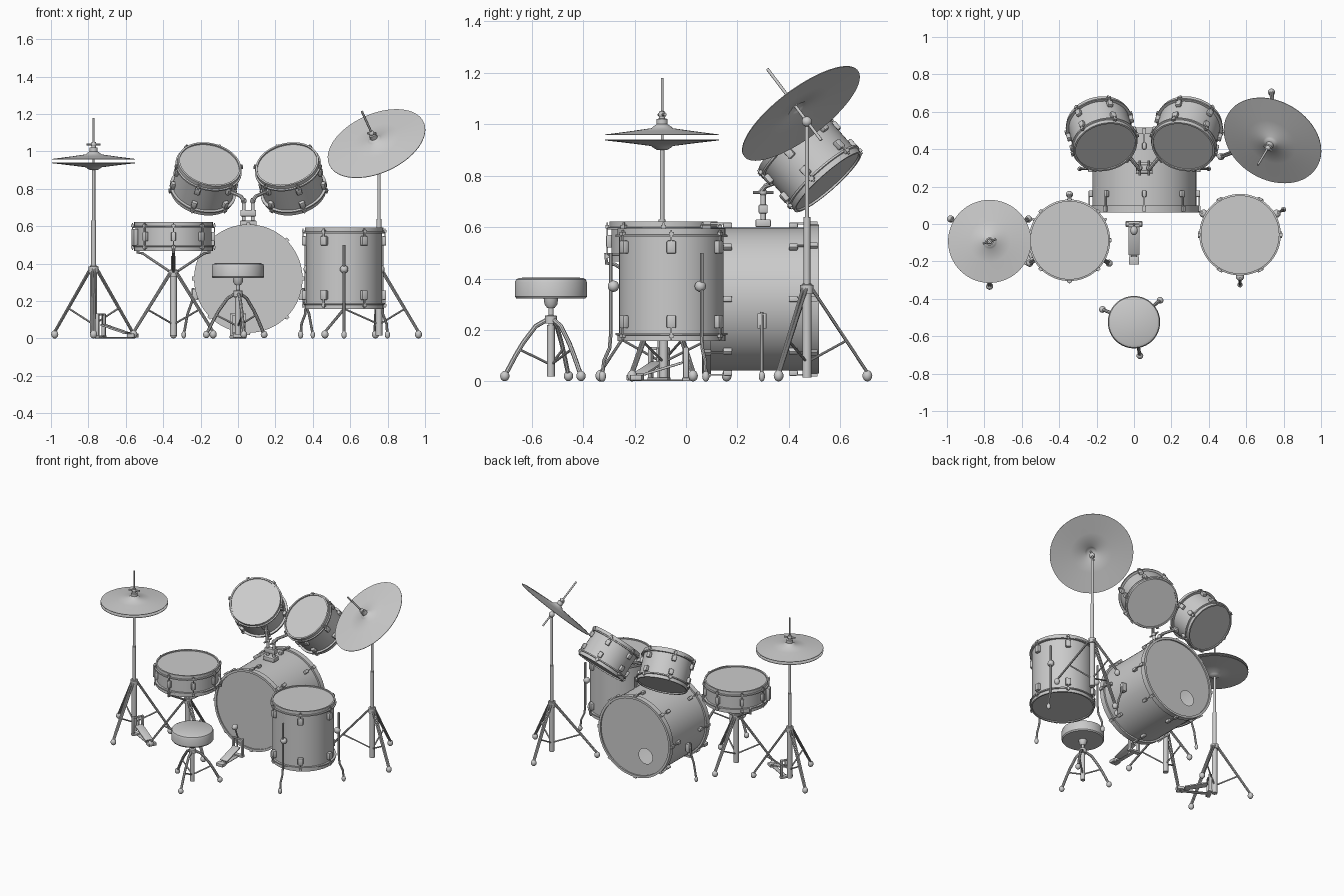
import bpy, bmesh
from math import cos, sin, pi, radians
from mathutils import Vector as V, Matrix

if "Cube" in bpy.data.objects:
    bpy.data.objects.remove(bpy.data.objects["Cube"])

T = Matrix.Translation


def finish(name, bm, M=Matrix(), smooth=True):
    bmesh.ops.recalc_face_normals(bm, faces=bm.faces[:])
    me = bpy.data.meshes.new(name)
    bm.to_mesh(me)
    bm.free()
    ob = bpy.data.objects.new(name, me)
    bpy.context.collection.objects.link(ob)
    ob.matrix_world = M
    if smooth:
        bpy.ops.object.select_all(action='DESELECT')
        ob.select_set(True)
        bpy.context.view_layer.objects.active = ob
        bpy.ops.object.shade_smooth_by_angle(angle=radians(35))
    return ob


def frame(o, n):
    return T(V(o)) @ V(n).to_track_quat('Z', 'Y').to_matrix().to_4x4()


def lathe(name, prof, M=Matrix(), closed=False, seg=48):
    bm = bmesh.new()
    vs = [bm.verts.new((r, 0, z)) for r, z in prof]
    es = [bm.edges.new(p) for p in zip(vs, vs[1:] + (vs[:1] if closed else [])) if p[0] != p[1]]
    bmesh.ops.spin(bm, geom=vs + es, axis=(0, 0, 1), cent=(0, 0, 0), angle=2 * pi, steps=seg)
    bmesh.ops.remove_doubles(bm, verts=bm.verts[:], dist=1e-5)
    return finish(name, bm, M)


def pole(name, a, b, r, seg=16):
    d = V(b) - V(a)
    h = d.length
    return lathe(name, [(0, 0), (r, 0), (r, h), (0, h)], frame(a, d), seg=seg)


def tube(name, pts, r):
    cu = bpy.data.curves.new(name, 'CURVE')
    cu.dimensions, cu.bevel_depth, cu.bevel_resolution, cu.use_fill_caps = '3D', r, 2, True
    sp = cu.splines.new('POLY')
    sp.points.add(len(pts) - 1)
    for p, q in zip(sp.points, pts):
        p.co = (*q, 1)
    tmp = bpy.data.objects.new(name, cu)
    bm = bmesh.new()
    bpy.context.collection.objects.link(tmp)
    bpy.context.view_layer.update()
    me = tmp.evaluated_get(bpy.context.evaluated_depsgraph_get()).to_mesh()
    bm.from_mesh(me)
    bpy.data.objects.remove(tmp)
    return finish(name, bm)


def boxes(name, items, M=Matrix(), bev=0.003):
    bm = bmesh.new()
    for m, s in items:
        bmesh.ops.create_cube(bm, size=1, matrix=m @ Matrix.Diagonal((*s, 1)))
    if bev:
        bmesh.ops.bevel(bm, geom=bm.edges[:], offset=bev, segments=2, affect='EDGES', profile=0.5)
    return finish(name, bm, M)


def ball(name, p, s):
    bm = bmesh.new()
    bmesh.ops.create_uvsphere(bm, u_segments=16, v_segments=10, radius=1,
                              matrix=T(V(p)) @ Matrix.Diagonal((*s, 1)))
    return finish(name, bm)


def polar(c, r, deg, z):
    return V((c[0] + r * cos(radians(deg)), c[1] + r * sin(radians(deg)), z))


def drum(name, r, h, M, n, rows, lug, wood=False, port=None):
    # shell, hoops and heads; local z runs from bottom head to top head
    s = r - 0.012
    lathe(name + "_shell", [(s, 0.015), (s, h - 0.015)], M, seg=64)
    if wood:
        hoop = [(s - .004, 0), (r, 0), (r, .036), (s - .004, .036)]
    else:
        hoop = [(r - .015, 0), (r - .005, 0), (r - .005, .022), (r + .003, .024), (r + .003, .032), (r - .015, .032)]
    for end, f in (("bottom", lambda z: z), ("top", lambda z: h - z)):
        lathe(f"{name}_{end}_hoop", [(a, f(z)) for a, z in hoop], M, True, 64)
        bm = bmesh.new()
        if port and end == "bottom":
            bmesh.ops.create_circle(bm, segments=64, radius=s, matrix=T((0, 0, f(.01))))
            bmesh.ops.create_circle(bm, segments=32, radius=port[2], matrix=T((port[0], port[1], f(.01))))
            bmesh.ops.triangle_fill(bm, edges=bm.edges[:], use_beauty=True)
        else:
            bmesh.ops.create_circle(bm, cap_ends=True, segments=64, radius=s, matrix=T((0, 0, f(.008))))
        finish(f"{name}_{end}_head", bm, M, False)
    # lugs, tension rods and hoop claws
    lugs, rods = [], []
    for i in range(n):
        R = Matrix.Rotation(2 * pi * i / n, 4, 'Z')
        for z in rows:
            lugs.append((R @ T((s + lug[0] / 2 - .002, 0, z)), lug))
        for a, b in ((.005, rows[0]), (rows[-1], h - .005)):
            rods.append((R @ T((r + .004, 0, (a + b) / 2)), (.007, .007, b - a)))
        for z in (.02, h - .02):
            rods.append((R @ T((r + .004, 0, z)), (.014, .02, .03 if wood else .014)))
    boxes(name + "_lugs", lugs, M, .005)
    boxes(name + "_tension_rods", rods, M, 0)


def tripod(name, c, top, feet, col_r=.018):
    # base column, paired legs, braces and rubber feet
    pole(name + "_base_column", (*c, .015), (*c, top + .02), col_r)
    lathe(name + "_collar", [(0, -.02), (.026, -.02), (.026, .015), (0, .02)], T((*c, top)), seg=20)
    for i, f in enumerate(feet):
        d = V((f[0] - c[0], f[1] - c[1], 0))
        u = d.normalized()
        side = V((-u.y, u.x, 0)) * .008
        a, b = V((*c, top)) + u * .02, V((f[0], f[1], .035))
        for k in (-1, 1):
            pole(f"{name}_leg_{i}_{k}", a + side * k, b + side * k * .6, .006, 10)
        pole(f"{name}_brace_{i}", V((*c, .08)) + u * .01, a.lerp(b, .62), .005, 10)
        ball(f"{name}_foot_{i}", (f[0], f[1], .022), (.019, .019, .022))


def cymbal(name, r, h, M):
    p = [(0, h), (.02, h * .97), (.034, h * .75), (.042, h * .58), (r * .5, h * .34), (r * .8, h * .13), (r, 0)]
    lathe(name, p + [(a, z - .003) for a, z in reversed(p)], M, seg=64)


def wing(name, p, d=(1, 0, 0)):
    p, d = V(p), V(d)
    ball(name, p, (.015, .015, .015))
    pole(name + "_bar", p - d * .04, p + d * .04, .006, 10)


# bass drum with spurs
BX = .055
drum("bass_drum", .29, .455, T((BX, .517, .32)) @ Matrix.Rotation(pi / 2, 4, 'X'), 8, (.1, .355),
     (.022, .022, .035), True, (-.085, -.12, .055))
for s in (-1, 1):
    boxes(f"spur_bracket_{s}", [(T((BX + s * .285, .295, .235)), (.03, .035, .06))])
    tube(f"spur_{s}", [(BX + s * q, .295, z) for q, z in ((.295, .27), (.3, .2), (.325, .13), (.345, .02))], .007)
    ball(f"spur_foot_{s}", (BX + s * .345, .295, .02), (.012, .012, .02))

# floor tom with three legs
FT = (.567, -.057)
drum("floor_tom", .215, .437, T((*FT, .157)), 6, (.075, .365), (.024, .036, .05))
for i, a in enumerate((-90, 30, 150)):
    tube(f"floor_tom_leg_{i}", [polar(FT, q, a, z) for q, z in
                                ((.235, .5), (.235, .19), (.24, .13), (.262, .08), (.268, .02))], .007)
    ball(f"floor_tom_foot_{i}", polar(FT, .268, a, .02), (.014, .014, .021))
    ball(f"floor_tom_clamp_{i}", polar(FT, .225, a, .37), (.022, .022, .022))

# snare drum with stand and basket
SN = (-.345, -.087)
drum("snare_drum", .215, .155, T((*SN, .467)), 8, (.078,), (.022, .026, .05))
boxes("snare_strainer", [(T(polar(SN, .22, 200, .54)) @ Matrix.Rotation(radians(200), 4, 'Z'), (.025, .04, .09))])
tripod("snare_stand", SN, .35, [polar(SN, .245, a, 0) for a in (90, 210, 330)])
pole("snare_stand_tube", (*SN, .3), (*SN, .44), .012)
for i, a in enumerate((30, 150, 270)):
    tube(f"snare_basket_arm_{i}", [polar(SN, q, a, z) for q, z in ((.01, .35), (.19, .455), (.222, .46), (.224, .5))], .007)

# rack toms, mirrored about the bass drum
for s, n in ((-1, "left"), (1, "right")):
    axis = V((-s * .19, -.65, .73)).normalized()
    top = V((BX + s * .207, .412, .932))
    drum(n + "_rack_tom", .177, .215, frame(top - axis * .215, axis), 6, (.06, .155), (.022, .03, .038))
    x = BX + s * .024
    pole(n + "_tom_post", (x, .3, .6), (x, .3, .75), .01)
    tube(n + "_tom_arm", [(x, .29, .735), (BX + s * .04, .31, .76), (BX + s * .13, .42, .8)], .01)
    wing(n + "_tom_wing", (x, .3, .735), (0, 1, 0))
boxes("tom_mount", [(T((BX, .3, .615)), (.09, .06, .03)), (T((BX, .3, .67)), (.085, .035, .035))], bev=.005)

# hi-hat
HH = (-.772, -.093)
tripod("hihat_stand", HH, .37, [polar(HH, .24, a, 0) for a in (30, 150, 270)])
pole("hihat_tube", (*HH, .3), (*HH, .63), .013)
pole("hihat_upper_tube", (*HH, .6), (*HH, .92), .009)
pole("hihat_rod", (*HH, .9), (*HH, 1.18), .005)
cymbal("hihat_top_cymbal", .222, .042, T((*HH, .96)))
cymbal("hihat_bottom_cymbal", .222, .038, T((*HH, .937)) @ Matrix.Rotation(pi, 4, 'X'))
lathe("hihat_clutch", [(0, 0), (.022, 0), (.022, .02), (.012, .022), (.012, .05), (0, .05)], T((*HH, 1.0)), seg=20)
wing("hihat_wing", (*HH, 1.037), (.9, .3, 0))


def pedal(name, M):
    # local +y points to the drum; heel at y = -.215
    tilt = T((0, -.09, .05)) @ Matrix.Rotation(radians(17), 4, 'X')
    boxes(name + "_plates", [(T((0, -.195, .015)), (.056, .045, .022)), (tilt, (.058, .16, .01)),
                             (T((0, -.1, .004)), (.03, .19, .006)), (T((0, 0, .008)), (.09, .03, .014))], M)
    boxes(name + "_frame", [(T((s * .036, 0, .068)), (.014, .022, .13)) for s in (-1, 1)] +
          [(T((0, 0, .128)), (.086, .012, .012)), (T((0, -.01, .1)), (.012, .006, .06))], M)


# pedals
pedal("bass_pedal", T((0, 0, 0)))
tube("beater_shaft", [(0, 0, .13), (0, -.035, .22)], .005)
ball("beater", (0, -.035, .225), (.02, .025, .02))
pedal("hihat_pedal", T((-.735, -.105, 0)) @ Matrix.Rotation(radians(62), 4, 'Z'))

# tilted crash cymbal on its stand
CS = (.754, .47)
cn = V((-.34, -.566, .75)).normalized()
cc = V((.74, .446, 1.043))
tripod("crash_stand", CS, .36, [(.465, .36), (.965, .36), (.735, .705)])
pole("crash_tube", (*CS, .3), (*CS, .64), .013)
pole("crash_upper_tube", (*CS, .6), (*CS, 1.01), .008)
cymbal("crash_cymbal", .277, .04, frame(cc, cn))
pole("crash_tilter_rod", cc - cn * .14, cc + cn * .228, .006)
lathe("crash_felt", [(0, 0), (.02, 0), (.02, .025), (.01, .03), (0, .03)], frame(cc + cn * .038, cn), seg=20)
wing("crash_wing", cc + cn * .072, (.55, -.35, .0))
ball("crash_tilter", (*CS, 1.01), (.02, .02, .02))

# stool
ST = (0, -.525)
lathe("stool_seat", [(0, .322), (.134, .322), (.14, .33), (.14, .385), (.135, .397), (.122, .403), (0, .404)], T((*ST, 0)), seg=56)
lathe("stool_collar", [(0, .322), (.028, .322), (.025, .3), (.014, .285), (0, .285)], T((*ST, 0)), seg=20)
pole("stool_spindle", (*ST, .2), (*ST, .3), .01)
pole("stool_column", (*ST, .02), (*ST, .22), .015)
lathe("stool_hub", [(0, .225), (.024, .225), (.024, .255), (0, .26)], T((*ST, 0)), seg=20)
for i, a in enumerate((158, 40, -80)):
    tube(f"stool_leg_{i}", [polar(ST, q, a, z) for q, z in ((.015, .24), (.06, .215), (.11, .15), (.14, .1), (.178, .03))], .009)
    pole(f"stool_brace_{i}", polar(ST, .01, a, .07), polar(ST, .125, a, .125), .005, 10)
    ball(f"stool_foot_{i}", polar(ST, .182, a, .021), (.018, .018, .02))
